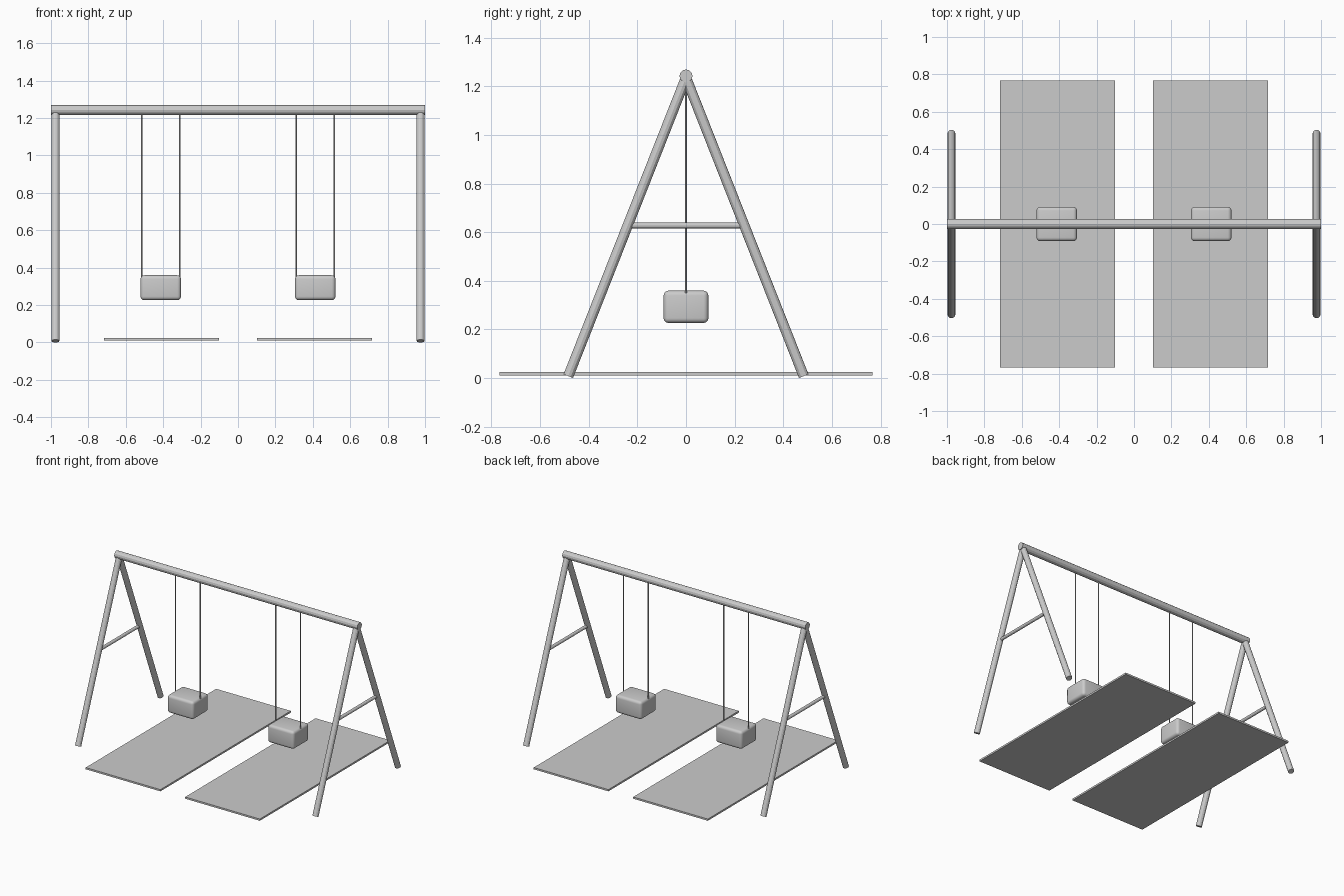
import bpy
import bmesh
from mathutils import Vector

cube = bpy.data.objects.get("Cube")
if cube:
    bpy.data.objects.remove(cube, do_unlink=True)

grey = bpy.data.materials.new("plain grey")
grey.use_nodes = True
colour = (0.6, 0.6, 0.6, 1)
grey.diffuse_color = colour
grey.node_tree.nodes["Principled BSDF"].inputs["Base Color"].default_value = colour


def add_object(name, bm):
    mesh = bpy.data.meshes.new(name)
    bm.to_mesh(mesh)
    bm.free()
    mesh.materials.append(grey)
    obj = bpy.data.objects.new(name, mesh)
    bpy.context.collection.objects.link(obj)
    return obj


def tube(name, start, end, radius, sides=12):
    """Capped cylinder between two points."""
    start, end = Vector(start), Vector(end)
    axis = end - start
    bm = bmesh.new()
    bmesh.ops.create_cone(bm, cap_ends=True, segments=sides, radius1=radius,
                          radius2=radius, depth=axis.length)
    obj = add_object(name, bm)
    obj.rotation_mode = 'QUATERNION'
    obj.rotation_quaternion = axis.to_track_quat('Z', 'Y')
    obj.location = (start + end) / 2
    return obj


def box(name, centre, size):
    bm = bmesh.new()
    bmesh.ops.create_cube(bm, size=1)
    bmesh.ops.scale(bm, vec=size, verts=bm.verts)
    obj = add_object(name, bm)
    obj.location = centre
    return obj


# Top beam
tube("top_beam", (-1, 0, 1.242), (1, 0, 1.242), 0.027)

for side, s in (("left", 1), ("right", -1)):
    # A-frame at each end
    x = s * 0.976
    for end, e in (("front", -1), ("back", 1)):
        tube(f"{side}_{end}_leg", (x, e * 0.484, 0.008), (x, 0, 1.235), 0.021)
    tube(f"{side}_crossbar", (x, -0.237, 0.627), (x, 0.237, 0.627), 0.012)

    # Rounded swing seat
    seat = box(f"{side}_seat", (s * 0.413, 0, 0.293), (0.216, 0.184, 0.133))
    bevel = seat.modifiers.new("rounding", 'BEVEL')
    bevel.width = 0.02
    bevel.segments = 4
    bpy.ops.object.select_all(action='DESELECT')
    seat.select_set(True)
    bpy.context.view_layer.objects.active = seat
    bpy.ops.object.modifier_apply(modifier=bevel.name)
    bpy.ops.object.shade_smooth_by_angle()

    # Hanging ropes
    for place, rx in (("inner", 0.311), ("outer", 0.515)):
        tube(f"{side}_{place}_rope", (s * rx, 0, 0.34), (s * rx, 0, 1.235), 0.004, 8)

    # Ground mat
    box(f"{side}_mat", (s * 0.409, 0, 0.018), (0.614, 1.532, 0.013))
